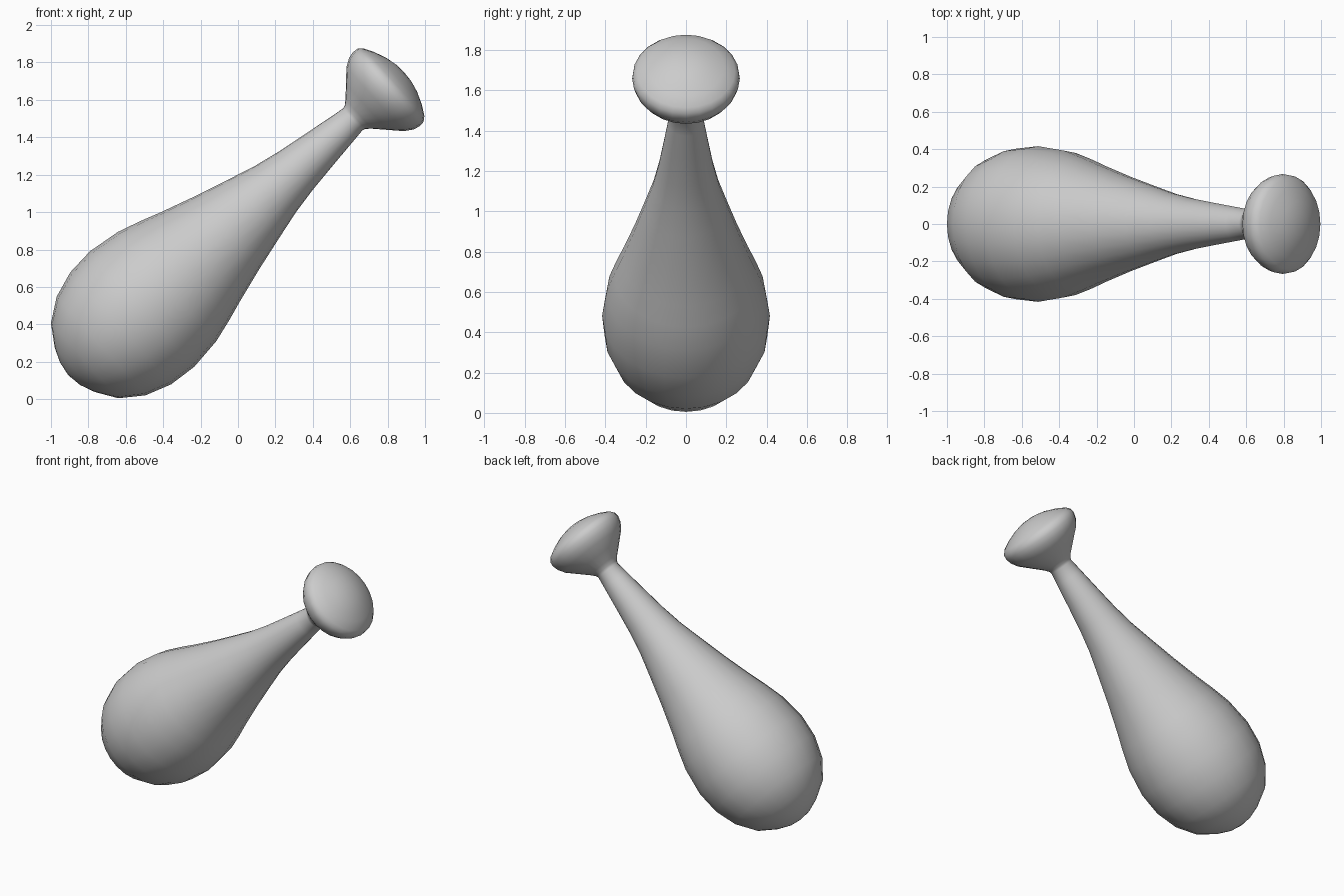
import bpy, bmesh, math
from mathutils import Matrix, Vector

if "Cube" in bpy.data.objects:
    bpy.data.objects.remove(bpy.data.objects["Cube"])

SEGMENTS = 24
TILT = math.radians(42)          # axis angle above the ground, in the xz plane

# radius / distance along the axis, from the round base to the knob
body = [(0, -.59), (.08, -.578), (.16, -.545), (.27, -.473), (.355, -.355),
        (.403, -.214), (.416, -.06), (.393, .12), (.355, .25), (.318, .36),
        (.26, .55), (.205, .75), (.165, .9), (.136, 1.05), (.111, 1.22),
        (.09, 1.37), (.078, 1.455)]
knob = [(.078, 1.455), (.083, 1.472), (.105, 1.498), (.165, 1.555),
        (.230, 1.617), (.257, 1.66), (.267, 1.698), (.263, 1.728),
        (.243, 1.752), (.19, 1.782), (.12, 1.81), (.06, 1.824), (0, 1.828)]


def lathe(name, profile):
    """Spin a profile around local z, then tilt it into place."""
    bm = bmesh.new()
    verts = [bm.verts.new((r, 0, h)) for r, h in profile]
    edges = [bm.edges.new(p) for p in zip(verts, verts[1:])]
    bmesh.ops.spin(bm, geom=verts + edges, cent=(0, 0, 0), axis=(0, 0, 1),
                   angle=math.tau, steps=SEGMENTS, use_duplicate=False)
    bmesh.ops.remove_doubles(bm, verts=bm.verts, dist=1e-4)
    bmesh.ops.recalc_face_normals(bm, faces=bm.faces)
    place = (Matrix.Translation(Vector((-.468, 0, .522)))
             @ Matrix.Rotation(math.pi / 2 - TILT, 4, 'Y'))
    bm.transform(place)
    for f in bm.faces:
        f.smooth = True
    mesh = bpy.data.meshes.new(name)
    bm.to_mesh(mesh)
    bm.free()
    obj = bpy.data.objects.new(name, mesh)
    bpy.context.collection.objects.link(obj)
    return obj


# one continuous turned surface: round body, slim neck and flared knob
lathe("club", body + knob[1:])
